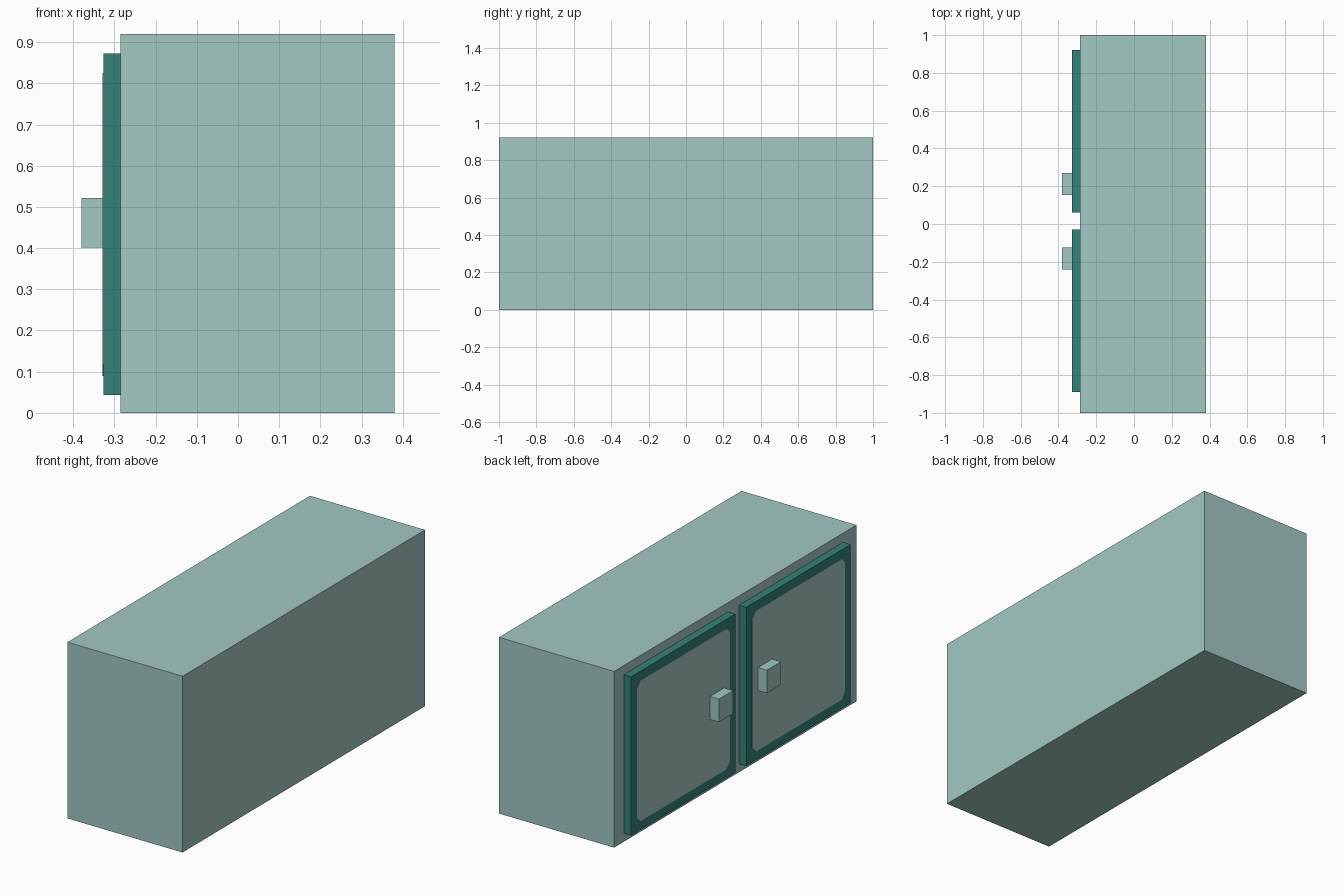
import bpy

if "Cube" in bpy.data.objects:
    bpy.data.objects.remove(bpy.data.objects["Cube"])


def material(name, rgb):
    m = bpy.data.materials.new(name)
    m.diffuse_color = (*rgb, 1)
    m.use_nodes = True
    m.node_tree.nodes["Principled BSDF"].inputs["Base Color"].default_value = m.diffuse_color
    return m


LIGHT = material("pale_teal", (0.366, 0.578, 0.546))
DARK = material("deep_teal", (0.034, 0.223, 0.181))


def mesh_object(name, verts, faces, mat):
    me = bpy.data.meshes.new(name)
    me.from_pydata(verts, [], faces)
    me.materials.append(mat)
    ob = bpy.data.objects.new(name, me)
    bpy.context.collection.objects.link(ob)
    return ob


def prism(name, outline, x0, x1, mat):
    """Extrude a counter-clockwise (y, z) outline from x0 to x1."""
    n = len(outline)
    verts = [(x, y, z) for x in (x0, x1) for y, z in outline]
    faces = [tuple(reversed(range(n))), tuple(range(n, 2 * n))]
    faces += [(i, (i + 1) % n, n + (i + 1) % n, n + i) for i in range(n)]
    return mesh_object(name, verts, faces, mat)


def box(name, x0, x1, y0, y1, z0, z1, mat):
    return prism(name, [(y0, z0), (y1, z0), (y1, z1), (y0, z1)], x0, x1, mat)


def panel_outline(y0, y1, z0, z1, c):
    """Rectangle with clipped corners."""
    return [(y0 + c, z0), (y1 - c, z0), (y1, z0 + c), (y1, z1 - c),
            (y1 - c, z1), (y0 + c, z1), (y0, z1 - c), (y0, z0 + c)]


# Cabinet body
box("cabinet_body", -0.285, 0.38, -1, 1, 0, 0.92, LIGHT)

# Two doors mirrored about the gap between them
GAP_Y = 0.015
for side, s in (("left", 1), ("right", -1)):
    def span(a, b):
        return sorted((GAP_Y + s * a, GAP_Y + s * b))

    # Dark door slab
    y0, y1 = span(0.045, 0.905)
    box(side + "_door", -0.327, -0.285, y0, y1, 0.043, 0.872, DARK)
    # Pale centre panel, leaving a dark border
    outline = panel_outline(y0 + 0.048, y1 - 0.048, 0.09, 0.825, 0.028)
    prism(side + "_door_panel", outline, -0.3285, -0.3265, LIGHT)
    # Knob near the inner edge
    k0, k1 = span(0.139, 0.256)
    box(side + "_knob", -0.38, -0.327, k0, k1, 0.402, 0.522, LIGHT)
